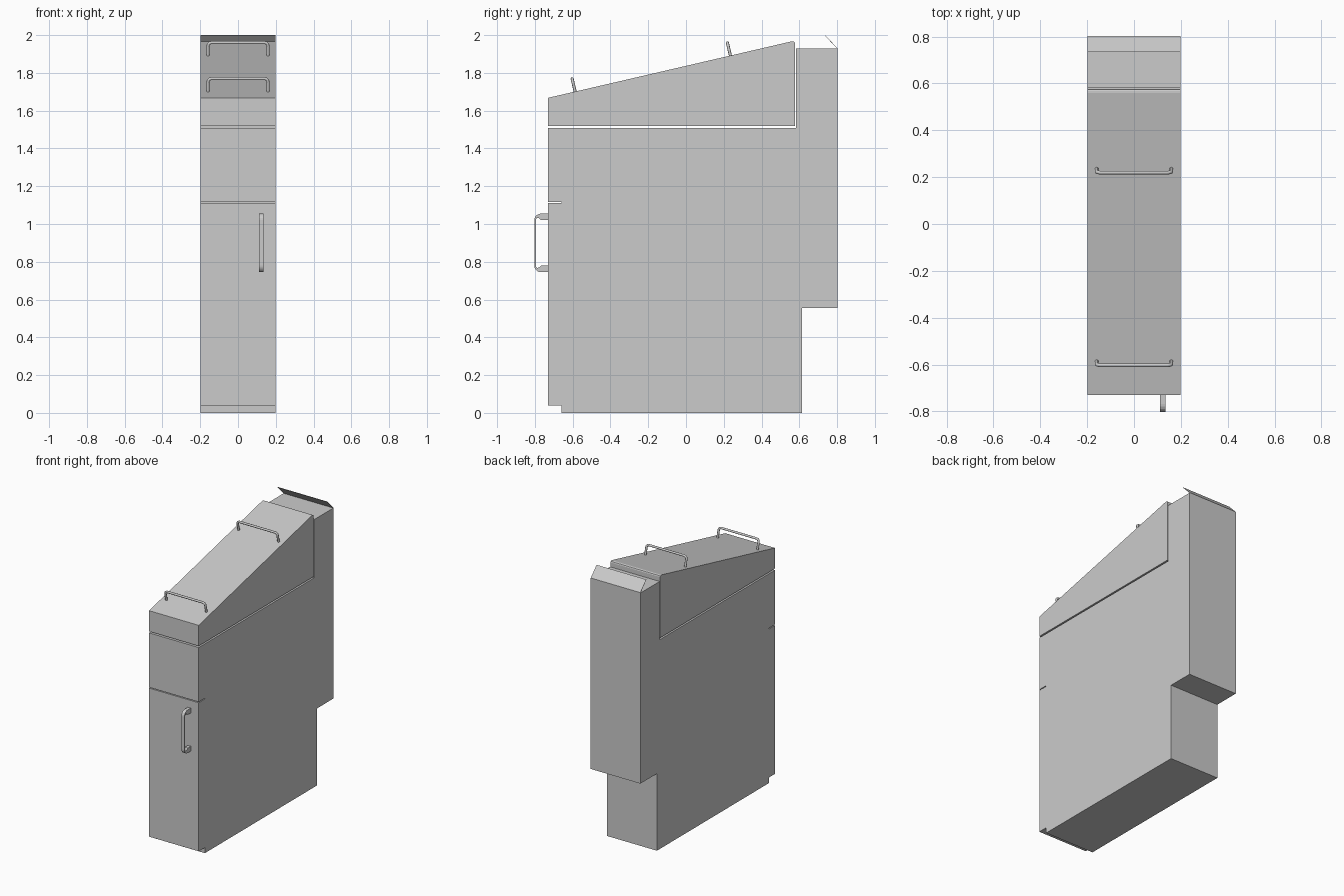
import bpy, bmesh, math
from mathutils import Vector

if "Cube" in bpy.data.objects:
    bpy.data.objects.remove(bpy.data.objects["Cube"])

HALF_W = 0.198


def prism(name, profile, x0=-HALF_W, x1=HALF_W):
    """Extrude a closed (y, z) profile along x."""
    bm = bmesh.new()
    face = bm.faces.new([bm.verts.new((x0, y, z)) for y, z in profile])
    ext = bmesh.ops.extrude_face_region(bm, geom=[face])
    verts = [g for g in ext["geom"] if isinstance(g, bmesh.types.BMVert)]
    bmesh.ops.translate(bm, verts=verts, vec=(x1 - x0, 0, 0))
    bmesh.ops.recalc_face_normals(bm, faces=bm.faces)
    mesh = bpy.data.meshes.new(name)
    bm.to_mesh(mesh)
    bm.free()
    ob = bpy.data.objects.new(name, mesh)
    bpy.context.collection.objects.link(ob)
    return ob


def arc(cy, cz, ry, rz, a0, a1, n=5):
    """Points on an elliptical arc, angles in degrees."""
    return [(cy + ry * math.cos(math.radians(a0 + (a1 - a0) * i / n)),
             cz + rz * math.sin(math.radians(a0 + (a1 - a0) * i / n)))
            for i in range(n + 1)]


# Cabinet body: toe notch, rear step and door seam cut into one outline
prism("cabinet_body", [
    (-0.66, 0), (0.614, 0), (0.614, 0.555), (0.802, 0.555), (0.802, 1.928),
    (0.583, 1.928), (0.583, 1.508), (-0.73, 1.508),
    (-0.73, 1.116), (-0.66, 1.116), (-0.66, 1.110), (-0.73, 1.110),
    (-0.73, 0.04), (-0.66, 0.04)])

# Sloped lid with a softened rear top edge
prism("sloped_lid", [
    (-0.73, 1.519), (0.577, 1.519), (0.577, 1.957), (0.574, 1.964),
    (0.567, 1.967), (0.560, 1.967), (-0.73, 1.668)])

# Thin tilted flap on the rear top edge
prism("rear_flap", [(0.802, 1.928), (0.802, 1.931), (0.735, 2.0), (0.734, 1.998)])

# Door handle: thin grip with thicker rounded mounts
centre_z = 0.90
upper_outer = [(-0.73, 0.155)] + arc(-0.768, 0.12, 0.035, 0.035, 90, 180)
upper_inner = [(-0.795, 0.125), (-0.788, 0.133), (-0.778, 0.130),
               (-0.766, 0.120), (-0.73, 0.120)]
outline = (upper_outer + [(y, -z) for y, z in reversed(upper_outer)]
           + [(y, -z) for y, z in reversed(upper_inner)] + upper_inner)
prism("door_handle", [(y, centre_z + z) for y, z in outline], 0.111, 0.135)

# Lid handles: bent rods standing square to the slope
slope = math.atan2(1.967 - 1.668, 0.560 + 0.73)
HALF_SPAN, HEIGHT, BEND, ROD = 0.159, 0.070, 0.018, 0.008
corner = arc(HALF_SPAN - BEND, HEIGHT - BEND, BEND, BEND, 0, 90, 4)
right = [(HALF_SPAN, -0.004)] + corner
path = right + [(-x, z) for x, z in reversed(right)]
for name, y in (("front_lid_handle", -0.587), ("rear_lid_handle", 0.235)):
    curve = bpy.data.curves.new(name, 'CURVE')
    curve.dimensions = '3D'
    curve.bevel_depth = ROD
    curve.bevel_resolution = 2
    curve.use_fill_caps = True
    spline = curve.splines.new('POLY')
    spline.points.add(len(path) - 1)
    for p, (x, z) in zip(spline.points, path):
        p.co = (x, 0, z, 1)
    ob = bpy.data.objects.new(name, curve)
    bpy.context.collection.objects.link(ob)
    ob.location = (0, y, 1.668 + (y + 0.73) * math.tan(slope))
    ob.rotation_euler.x = slope
    bpy.ops.object.select_all(action='DESELECT')
    ob.select_set(True)
    bpy.context.view_layer.objects.active = ob
    bpy.ops.object.convert(target='MESH')
    bpy.ops.object.shade_smooth_by_angle(angle=math.radians(50))
